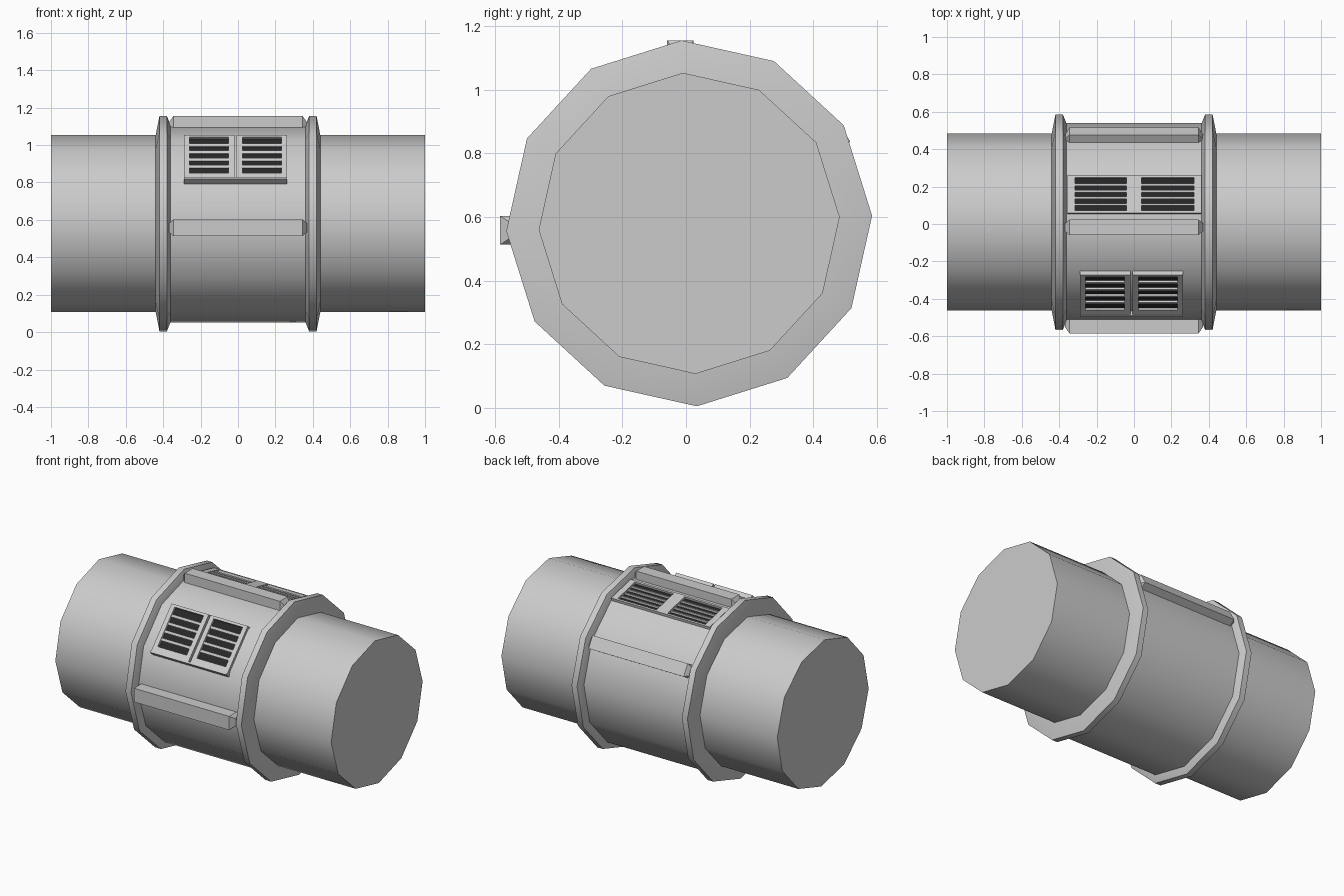
import bpy, bmesh
from math import cos, sin, radians
from mathutils import Matrix, Vector

if "Cube" in bpy.data.objects:
    bpy.data.objects.remove(bpy.data.objects["Cube"])

CY, CZ = 0.01, 0.58      # axis of the barrel
SIDES, TURN = 12, 2.4    # slightly rolled 12-gon

dark = bpy.data.materials.new("dark_opening")
dark.diffuse_color = (0.02, 0.02, 0.02, 1)
dark.use_nodes = True
dark.node_tree.nodes["Principled BSDF"].inputs["Base Color"].default_value = dark.diffuse_color


def finish(name, bm, smooth=False, mat=None):
    bmesh.ops.recalc_face_normals(bm, faces=bm.faces)
    me = bpy.data.meshes.new(name)
    bm.to_mesh(me)
    bm.free()
    ob = bpy.data.objects.new(name, me)
    bpy.context.collection.objects.link(ob)
    if mat:
        me.materials.append(mat)
    if smooth:
        bpy.ops.object.select_all(action='DESELECT')
        ob.select_set(True)
        bpy.context.view_layer.objects.active = ob
        bpy.ops.object.shade_smooth_by_angle(angle=radians(35))
    return ob


def lathe(name, profile):
    """Revolve (x, radius) points about the barrel axis and cap both ends."""
    bm = bmesh.new()
    rings = []
    for x, r in profile:
        angs = [radians(TURN + 360 / SIDES * k) for k in range(SIDES)]
        rings.append([bm.verts.new((x, CY + r * cos(a), CZ + r * sin(a))) for a in angs])
    for p, q in zip(rings, rings[1:]):
        for k in range(SIDES):
            n = (k + 1) % SIDES
            bm.faces.new((p[k], p[n], q[n], q[k]))
    bm.faces.new(rings[0])
    bm.faces.new(rings[-1])
    return finish(name, bm, True)


def place(angle, shift=0.0):
    """Local x = along barrel, y = around it, z = outwards from the axis."""
    c, s = cos(radians(angle)), sin(radians(angle))
    m = Matrix(((1, 0, 0, 0), (0, s, c, CY), (0, -c, s, CZ), (0, 0, 0, 1)))
    return m @ Matrix.Translation((0, shift, 0))


def box(bm, m, x, y, z, tilt=0):
    """Box between (min, max) pairs in local space, tilted about its long axis."""
    mid = Vector(((a + b) / 2 for a, b in (x, y, z)))
    size = [b - a for a, b in (x, y, z)]
    mat = (m @ Matrix.Translation(mid) @ Matrix.Rotation(radians(tilt), 4, 'X')
           @ Matrix.Diagonal((*size, 1)))
    bmesh.ops.create_cube(bm, size=1, matrix=mat)


def rib(name, angle, shift, top, half=0.045):
    """Bar along the barrel with chamfered ends."""
    bm = bmesh.new()
    m = place(angle, shift)
    rings = []
    for x, w, t in ((-0.37, 0.5, top - 0.035), (-0.345, 1, top), (0.345, 1, top), (0.37, 0.5, top - 0.035)):
        pts = ((-half * w, 0.49), (half * w, 0.49), (half * w, t), (-half * w, t))
        rings.append([bm.verts.new(m @ Vector((x, y, z))) for y, z in pts])
    for p, q in zip(rings, rings[1:]):
        for k in range(4):
            n = (k + 1) % 4
            bm.faces.new((p[k], p[n], q[n], q[k]))
    bm.faces.new(rings[0])
    bm.faces.new(rings[-1])
    finish(name, bm)


def vent(name, angle, shift, units, half, side, low, high, top=0.53):
    """Louvred grilles: frame rails, tilted slats and a dark backing."""
    m = place(angle, shift)
    bm, back = bmesh.new(), bmesh.new()
    lo, hi = -half + low, half - high
    for x0, x1 in units:
        z = (0.495, top)
        inner = (x0 + side, x1 - side)
        box(bm, m, (x0, inner[0]), (-half, half), z)
        box(bm, m, (inner[1], x1), (-half, half), z)
        box(bm, m, inner, (-half, lo), z)
        box(bm, m, inner, (hi, half), z)
        box(back, m, inner, (lo, hi), (0.50, 0.515))
        pitch = (hi - lo) / 5
        for k in range(1, 5):
            y = lo + pitch * k
            box(bm, m, inner, (y - pitch * 0.17, y + pitch * 0.17), (0.514, 0.526), 15)
    finish(name + "_frame", bm)
    finish(name + "_backing", back, mat=dark)


# Main tube and thicker middle sleeve
lathe("main_tube", [(-1, 0.474), (1, 0.474)])
lathe("middle_sleeve", [(-0.37, 0.53), (0.37, 0.53)])

# Bevelled flanges at both ends of the sleeve
for side, s in (("left", -1), ("right", 1)):
    lathe(side + "_flange", [(s * x, r) for x, r in
          ((0.36, 0.525), (0.38, 0.576), (0.42, 0.576), (0.44, 0.474))])

# Ribs along the sleeve corners
rib("front_rib", 180, 0.022 * -1, 0.595)
rib("top_rib", 90, -0.028, 0.576, 0.041)
rib("back_rib", 30, -0.01, 0.567, 0.041)

# Front grille pair with a small lip below, and back grille pair
vent("front_vent", 137.4, 0, ((-0.29, -0.02), (-0.007, 0.263)), 0.157, 0.03, 0.038, 0.016)
lip = bmesh.new()
box(lip, place(137.4), (-0.29, 0.263), (-0.167, -0.155), (0.495, 0.536))
finish("front_vent_lip", lip)
vent("back_vent", 77.4, 0.035, ((-0.355, 0), (0, 0.36)), 0.104, 0.04, 0.013, 0.013)
